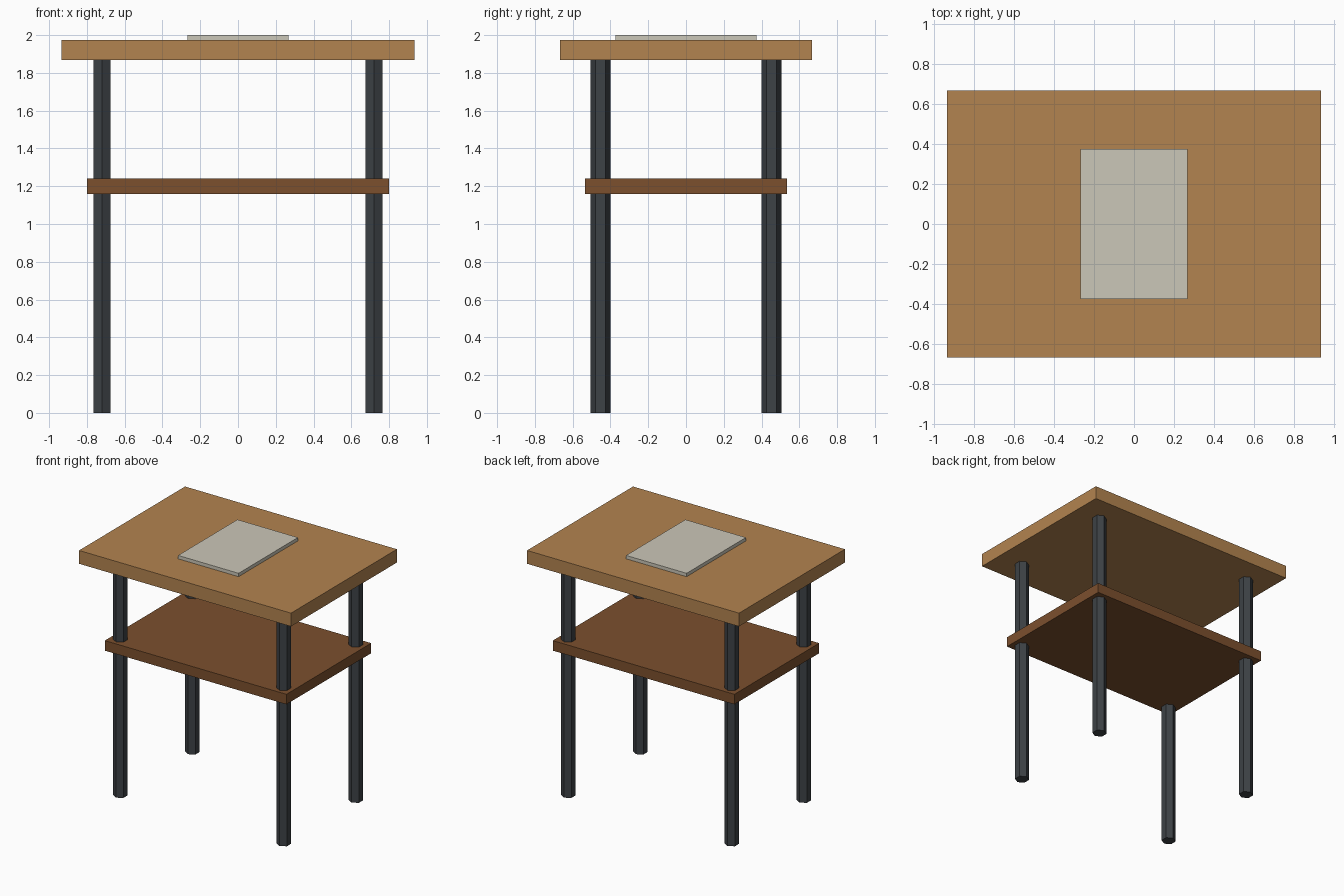
import bpy

if "Cube" in bpy.data.objects:
    bpy.data.objects.remove(bpy.data.objects["Cube"], do_unlink=True)


def material(name, r, g, b):
    mat = bpy.data.materials.new(name)
    mat.use_nodes = True
    mat.diffuse_color = (r, g, b, 1)
    mat.node_tree.nodes["Principled BSDF"].inputs["Base Color"].default_value = (r, g, b, 1)
    return mat


def finish(name, mat):
    obj = bpy.context.object
    obj.name = obj.data.name = name
    obj.data.materials.append(mat)
    return obj


def slab(name, width, depth, bottom, top, mat):
    bpy.ops.mesh.primitive_cube_add(size=1, location=(0, 0, (bottom + top) / 2))
    bpy.context.object.scale = (width, depth, top - bottom)
    bpy.ops.object.transform_apply(location=False, rotation=False, scale=True)
    return finish(name, mat)


light_wood = material("light wood", 0.45, 0.23, 0.08)
dark_wood = material("dark wood", 0.20, 0.08, 0.027)
dark_metal = material("dark metal", 0.047, 0.054, 0.061)
paper = material("pale paper", 0.60, 0.57, 0.48)

TOP_BOTTOM, TOP_SURFACE = 1.867, 1.973

# Table top, lower shelf and the sheet lying on top
slab("table_top", 1.867, 1.333, TOP_BOTTOM, TOP_SURFACE, light_wood)
slab("shelf", 1.6, 1.067, 1.16, 1.24, dark_wood)
slab("paper_pad", 0.533, 0.747, TOP_SURFACE, 2.0, paper)

# Four hexagonal legs, with a corner pointing to front and back
for side, x in (("left", 0.72), ("right", -0.72)):
    for end, y in (("front", -0.453), ("back", 0.453)):
        bpy.ops.mesh.primitive_cylinder_add(vertices=6, radius=0.0533, depth=TOP_BOTTOM,
                                            location=(x, y, TOP_BOTTOM / 2))
        finish(f"{end}_{side}_leg", dark_metal)
